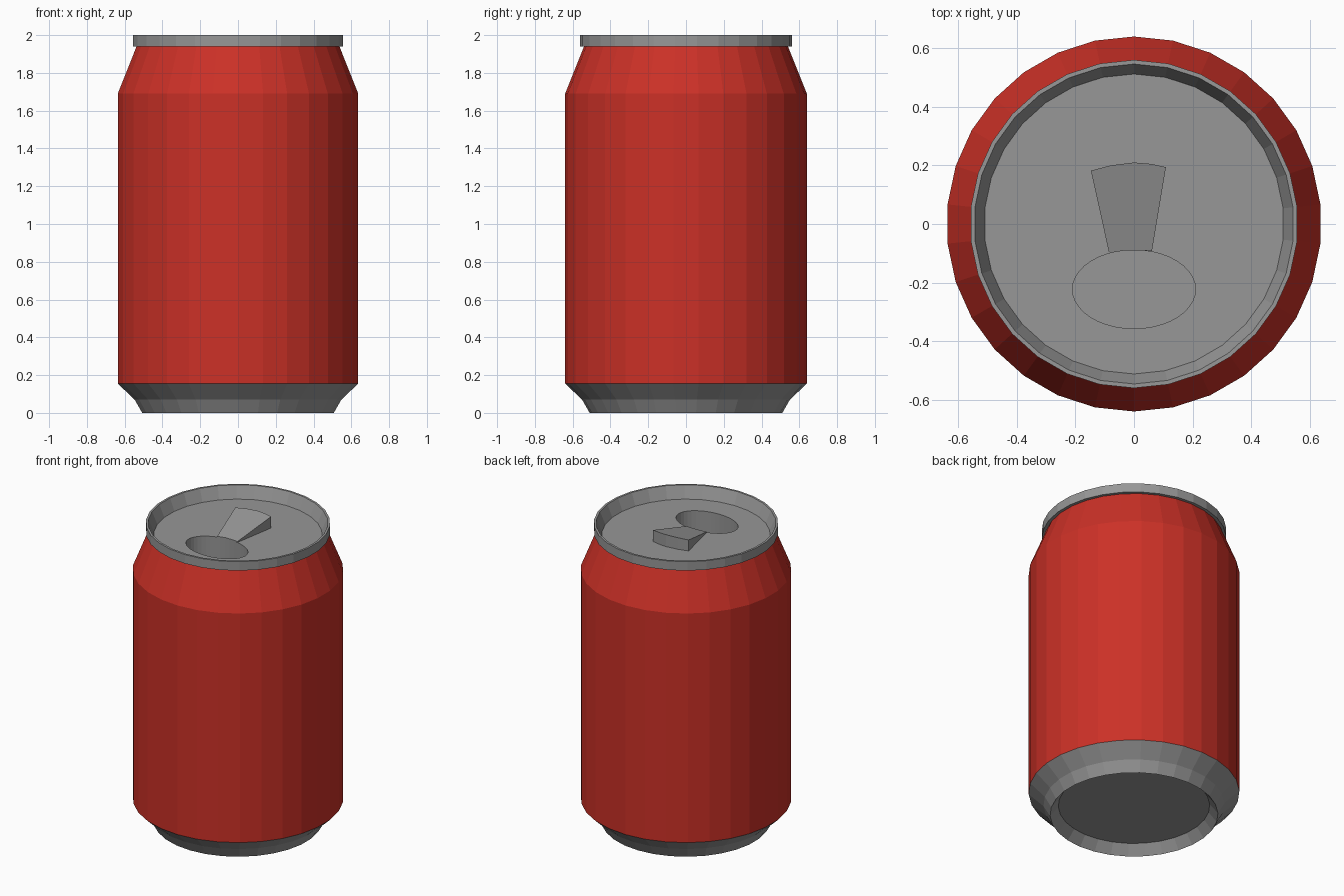
import bpy, bmesh, math

if "Cube" in bpy.data.objects:
    bpy.data.objects.remove(bpy.data.objects["Cube"])

SIDES = 30
LID_Z = 1.92


def material(name, rgb):
    m = bpy.data.materials.new(name)
    m.diffuse_color = (*rgb, 1.0)
    m.use_nodes = True
    m.node_tree.nodes["Principled BSDF"].inputs["Base Color"].default_value = m.diffuse_color
    return m


red = material("red paint", (0.60, 0.03, 0.02))
grey = material("grey metal", (0.31, 0.31, 0.31))


def finish(bm, name, mats):
    bmesh.ops.recalc_face_normals(bm, faces=bm.faces[:])
    me = bpy.data.meshes.new(name)
    bm.to_mesh(me)
    bm.free()
    for m in mats:
        me.materials.append(m)
    ob = bpy.data.objects.new(name, me)
    bpy.context.collection.objects.link(ob)
    return ob


def ring(bm, rx, ry, z, n, cy=0.0):
    return [bm.verts.new((rx * math.cos(a), cy + ry * math.sin(a), z))
            for a in (math.pi / 2 + 2 * math.pi * i / n for i in range(n))]


def bridge(bm, a, b):
    n = len(a)
    for i in range(n):
        j = (i + 1) % n
        bm.faces.new((a[i], a[j], b[j], b[i]))


# Can: recessed base, chamfered foot, body, neck, rim and sunken lid
profile = [(0.46, 0.063), (0.51, 0.0), (0.55, 0.07), (0.64, 0.155), (0.64, 1.69),
           (0.54, 1.94), (0.56, 1.94), (0.56, 2.0), (0.546, 2.0), (0.512, LID_Z)]
bm = bmesh.new()
rings = [ring(bm, r, r, z, SIDES) for r, z in profile]
for a, b in zip(rings, rings[1:]):
    bridge(bm, a, b)
bm.faces.new(rings[0])

# Drinking hole: oval well cut into the lid
top = ring(bm, 0.21, 0.134, LID_Z, 40, -0.223)
low = ring(bm, 0.21, 0.134, LID_Z - 0.2, 40, -0.223)
bridge(bm, top, low)
bm.faces.new(low)
edges = [bm.edges.get((loop[i - 1], loop[i])) for loop in (rings[-1], top)
         for i in range(len(loop))]
bmesh.ops.triangle_fill(bm, use_beauty=True, edges=edges, normal=(0, 0, 1))

# Painted body lies between the foot and the rim, on the outside
for f in bm.faces:
    c = f.calc_center_median()
    outside = math.hypot(c.x, c.y) > 0.53
    f.material_index = 0 if outside and 0.155 < c.z < 1.935 else 1
finish(bm, "can", [red, grey])

# Pull tab: wedge rising toward the back
outline = [(-0.085, -0.099), (-0.03, -0.09), (0.03, -0.09), (0.061, -0.093),
           (0.109, 0.194), (0.06, 0.205), (0.0, 0.21), (-0.08, 0.2), (-0.147, 0.182)]
bm = bmesh.new()
bottom = [bm.verts.new((x, y, LID_Z - 0.003)) for x, y in outline]
upper = [bm.verts.new((x, y, LID_Z + 0.004 + 0.076 * (y + 0.1) / 0.31)) for x, y in outline]
bridge(bm, bottom, upper)
bm.faces.new(upper)
bm.faces.new(bottom)
finish(bm, "pull_tab", [grey])
